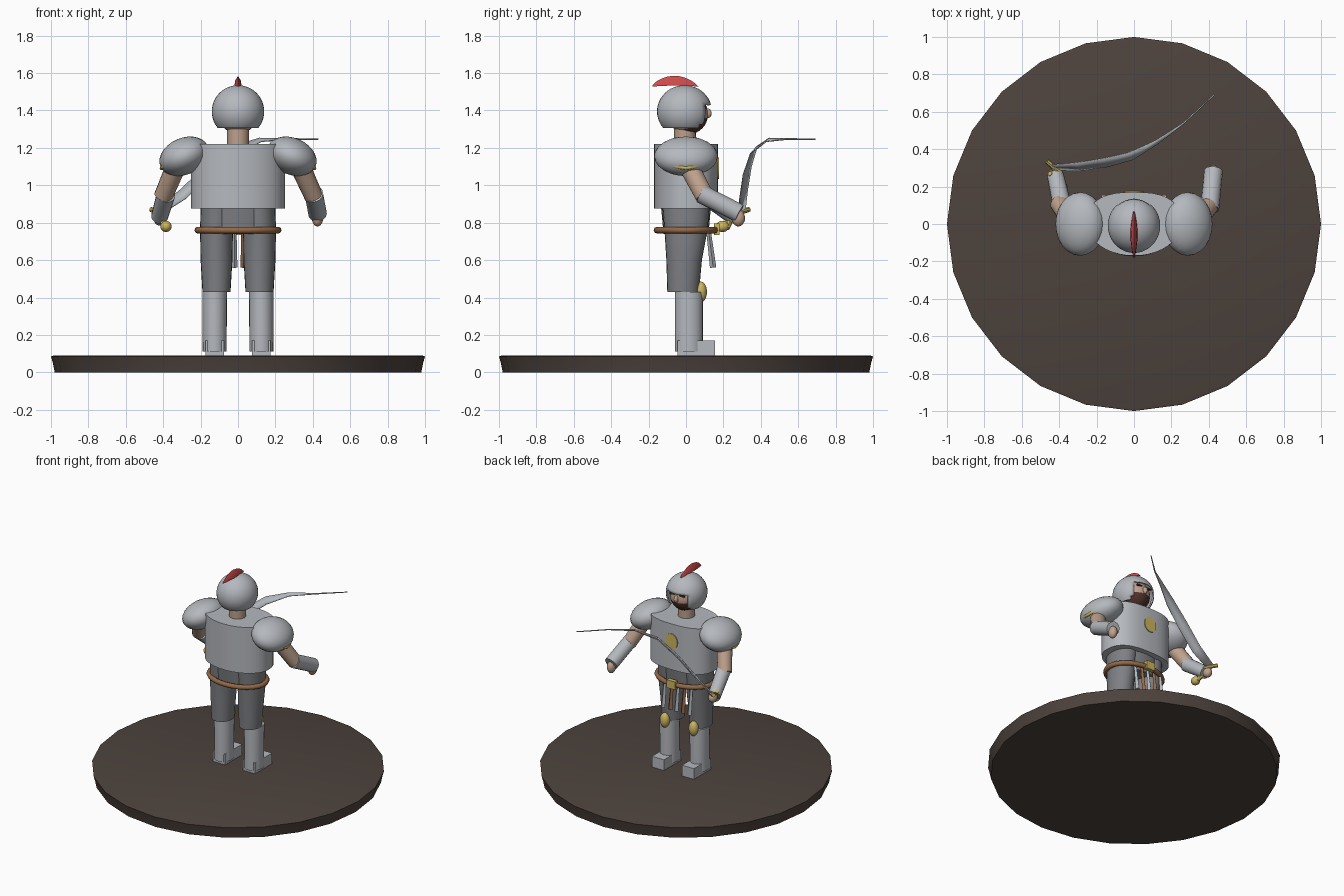
import bpy, bmesh, math
from mathutils import Vector, Matrix

old = bpy.data.objects.get("Cube")
if old:
    bpy.data.objects.remove(old)


def material(name, r, g, b):
    m = bpy.data.materials.new(name)
    m.use_nodes = True
    m.diffuse_color = (r, g, b, 1)
    m.node_tree.nodes["Principled BSDF"].inputs["Base Color"].default_value = (r, g, b, 1)
    return m


STEEL = material("steel", .46, .48, .51)
MAIL = material("dark mail", .21, .215, .23)
SKIN = material("skin", .52, .36, .27)
GOLD = material("gold", .6, .46, .12)
RED = material("red", .62, .07, .07)
LEATHER = material("leather", .3, .14, .06)
BEARD = material("dark hair", .08, .035, .025)
EARTH = material("earth", .075, .056, .047)


def finish(name, bm, *mats, smooth=True):
    bmesh.ops.recalc_face_normals(bm, faces=bm.faces)
    mesh = bpy.data.meshes.new(name)
    bm.to_mesh(mesh)
    bm.free()
    ob = bpy.data.objects.new(name, mesh)
    bpy.context.collection.objects.link(ob)
    for m in mats:
        mesh.materials.append(m)
    if smooth:
        bpy.ops.object.select_all(action='DESELECT')
        ob.select_set(True)
        bpy.context.view_layer.objects.active = ob
        bpy.ops.object.shade_smooth_by_angle(angle=math.radians(40))
    return ob


def loft(name, mat, rings, n=24, square=1):
    """Stack of ellipses (x, y, z, rx, ry); square < 1 fills the +y corners."""
    bm = bmesh.new()
    loops = []
    for x, y, z, rx, ry in rings:
        loop = []
        for i in range(n):
            c, s = math.cos(math.tau * i / n), math.sin(math.tau * i / n)
            if s > 0:
                c, s = math.copysign(abs(c) ** square, c), s ** square
            loop.append(bm.verts.new((x + rx * c, y + ry * s, z)))
        loops.append(loop)
    for a, b in zip(loops, loops[1:]):
        for i in range(n):
            bm.faces.new((a[i], a[(i + 1) % n], b[(i + 1) % n], b[i]))
    bm.faces.new(loops[0])
    bm.faces.new(loops[-1])
    return finish(name, bm, mat)


def limb(name, mat, a, b, r1, r2, n=16):
    a, b = Vector(a), Vector(b)
    bm = bmesh.new()
    turn = (b - a).to_track_quat('Z', 'Y').to_matrix().to_4x4()
    bmesh.ops.create_cone(bm, cap_ends=True, segments=n, radius1=r1, radius2=r2,
                          depth=(b - a).length, matrix=Matrix.Translation((a + b) / 2) @ turn)
    return finish(name, bm, mat)


def ball(name, mat, at, size, tilt=0):
    bm = bmesh.new()
    m = Matrix.Translation(at) @ Matrix.Rotation(tilt, 4, 'Y') @ Matrix.Diagonal((*size, 1))
    bmesh.ops.create_uvsphere(bm, u_segments=24, v_segments=14, radius=1, matrix=m)
    return finish(name, bm, mat)


def box(name, mat, at, size):
    bm = bmesh.new()
    bmesh.ops.create_cube(bm, size=1, matrix=Matrix.Translation(at) @ Matrix.Diagonal((*size, 1)))
    return finish(name, bm, mat, smooth=False)


def tube(name, mat, points, r, closed=False):
    curve = bpy.data.curves.new(name, 'CURVE')
    curve.dimensions = '3D'
    curve.bevel_depth = r
    curve.bevel_resolution = 2
    sp = curve.splines.new('POLY')
    sp.points.add(len(points) - 1)
    for p, co in zip(sp.points, points):
        p.co = (*co, 1)
    sp.use_cyclic_u = closed
    curve.materials.append(mat)
    ob = bpy.data.objects.new(name, curve)
    bpy.context.collection.objects.link(ob)


# Ground disc with a slightly undercut rim
loft("ground_disc", EARTH, [(0, 0, 0, .98, .98), (0, 0, .05, .99, .99),
                            (0, 0, .085, 1, 1), (0, 0, .09, .985, .985)], 24)

# Torso
loft("breastplate", STEEL, [(0, 0, .875, .25, .17), (0, 0, 1.22, .25, .17)], 40, .75)
loft("hips", MAIL, [(0, 0, .74, .19, .12), (0, 0, .9, .2, .135)])
bm = bmesh.new()
bmesh.ops.create_cone(bm, cap_ends=True, segments=24, radius1=.05, radius2=.05, depth=.009,
                      matrix=Matrix.Translation((0, .171, 1.09)) @ Matrix.Rotation(math.pi / 2, 4, 'X')
                      @ Matrix.Diagonal((1, 1.15, 1, 1)))
finish("chest_emblem", bm, GOLD)

# Belt, buckle and hanging straps
tube("belt", LEATHER, [(.215 * math.cos(t), .155 * math.sin(t), .76)
                       for t in [math.tau * i / 32 for i in range(32)]], .018, True)
box("belt_buckle", GOLD, (0, .165, .765), (.07, .03, .06))
for i, (x, mat) in enumerate([(-.13, STEEL), (-.075, LEATHER), (-.02, STEEL), (.03, LEATHER), (.09, STEEL)]):
    limb("hanging_strap_%d" % i, mat, (x, .12, .76), (x, .145, .56), .012, .017, 4)

# Mirrored legs and shoulders
for side, s in (("left", 1), ("right", -1)):
    loft(side + "_thigh", MAIL, [(s * .115, -.015, .43, .075, .085), (s * .115, -.01, .6, .085, .095),
                                 (s * .115, 0, .76, .088, .115), (s * .11, 0, .88, .09, .125)])
    loft(side + "_greave", STEEL, [(s * .125, .015, .11, .064, .075), (s * .125, .015, .43, .066, .075)])
    box(side + "_foot", STEEL, (s * .125, .055, .128), (.1, .2, .085))
    ball(side + "_knee_cap", GOLD, (s * .12, .08, .43), (.036, .032, .055))
    ball(side + "_pauldron", STEEL, (s * .288, 0, 1.155), (.138, .17, .098), s * .42)
    rim = [math.radians(a) for a in range(-50, 51, 10)]
    tube(side + "_pauldron_trim", GOLD, [(s * (.24 + .168 * math.cos(t)), .14 * math.sin(t),
                                          1.092 + .022 * abs(math.sin(t))) for t in rim], .011)

# Arms
limb("left_upper_arm", SKIN, (.32, .0, 1.13), (.405, .1, .94), .055, .05)
limb("left_bracer", STEEL, (.405, .08, .955), (.425, .285, .85), .05, .05)
limb("right_upper_arm", SKIN, (-.32, .0, 1.13), (-.4, .11, .94), .055, .05)
limb("right_bracer", STEEL, (-.385, .1, .95), (-.42, .26, .83), .05, .045)
ball("left_hand", SKIN, (.425, .28, .825), (.03, .035, .045))
ball("right_hand", SKIN, (-.42, .28, .82), (.03, .035, .035))

# Sword: grip, crossguard and a tapering curved blade
limb("sword_grip", GOLD, (-.39, .2, .78), (-.43, .3, .86), .016, .014, 8)
ball("sword_pommel", GOLD, (-.385, .195, .78), (.03, .035, .03))
limb("sword_crossguard", GOLD, (-.465, .335, .87), (-.39, .27, .85), .014, .014, 8)
limb("sword_guard_arm", GOLD, (-.45, .27, .87), (-.38, .22, .77), .013, .013, 8)
path = [(-.43, .3, .86), (-.3, .305, .95), (-.16, .325, 1.08), (-.02, .36, 1.19),
        (.12, .435, 1.245), (.27, .54, 1.25), (.43, .69, 1.248)]
widths = [.025, .034, .036, .03, .014, .004, .002]
bm = bmesh.new()
pairs = []
for p, w in zip(path, widths):
    across = Vector((-.45, .6, .65)).normalized() * w
    pairs.append([bm.verts.new(Vector(p) - across), bm.verts.new(Vector(p) + across)])
for a, b in zip(pairs, pairs[1:]):
    bm.faces.new((a[0], a[1], b[1], b[0]))
blade = finish("sword_blade", bm, STEEL)
blade.modifiers.new("thickness", 'SOLIDIFY').thickness = .006

# Neck and head; lower front of the face is bearded
loft("neck", SKIN, [(0, -.005, 1.2, .058, .058), (0, -.005, 1.34, .06, .06)], 16)
bm = bmesh.new()
bmesh.ops.create_uvsphere(bm, u_segments=24, v_segments=16, radius=1,
                          matrix=Matrix.Translation((0, .01, 1.38)) @ Matrix.Diagonal((.1, .108, .108, 1)))
for f in bm.faces:
    c = f.calc_center_median()
    f.material_index = 1 if c.z < 1.365 and c.y > 0 else 0
finish("face", bm, SKIN, BEARD)
ball("nose", SKIN, (0, .115, 1.385), (.016, .022, .026))
for s in (1, -1):
    box("eyebrow", BEARD, (s * .04, .106, 1.415), (.04, .012, .01))

# Open-faced helmet
bm = bmesh.new()
bmesh.ops.create_uvsphere(bm, u_segments=36, v_segments=24, radius=1,
                          matrix=Matrix.Translation((0, -.008, 1.395)) @ Matrix.Diagonal((.14, .147, .14, 1)))
bmesh.ops.bisect_plane(bm, geom=bm.verts[:] + bm.edges[:] + bm.faces[:], plane_co=(0, 0, 1.305),
                       plane_no=(0, 0, -1), clear_outer=True)
opening = [f for f in bm.faces if f.calc_center_median().y > 0
           and abs(f.calc_center_median().x) < .085 and f.calc_center_median().z < 1.43]
bmesh.ops.delete(bm, geom=opening, context='FACES')
helmet = finish("helmet", bm, STEEL)
helmet.modifiers.new("thickness", 'SOLIDIFY').thickness = .01

# Crest: a crescent outline pulled into a thin fin
bm = bmesh.new()
rows = []
for i in range(13):
    t = i / 12
    arch = math.sin(math.pi * t)
    y = -.178 + .245 * t
    low = 1.528 + .005 * arch
    top = 1.535 + .055 * arch ** .7 - .01 * t
    w = .004 + .015 * arch
    rows.append([bm.verts.new(v) for v in ((-w, y, low), (-w * .8, y, (low + top) / 2), (0, y, top),
                                           (w * .8, y, (low + top) / 2), (w, y, low))])
for a, b in zip(rows, rows[1:]):
    for i in range(5):
        j = (i + 1) % 5
        bm.faces.new((a[i], a[j], b[j], b[i]))
bm.faces.new(rows[0])
bm.faces.new(rows[-1])
finish("helmet_crest", bm, RED)
